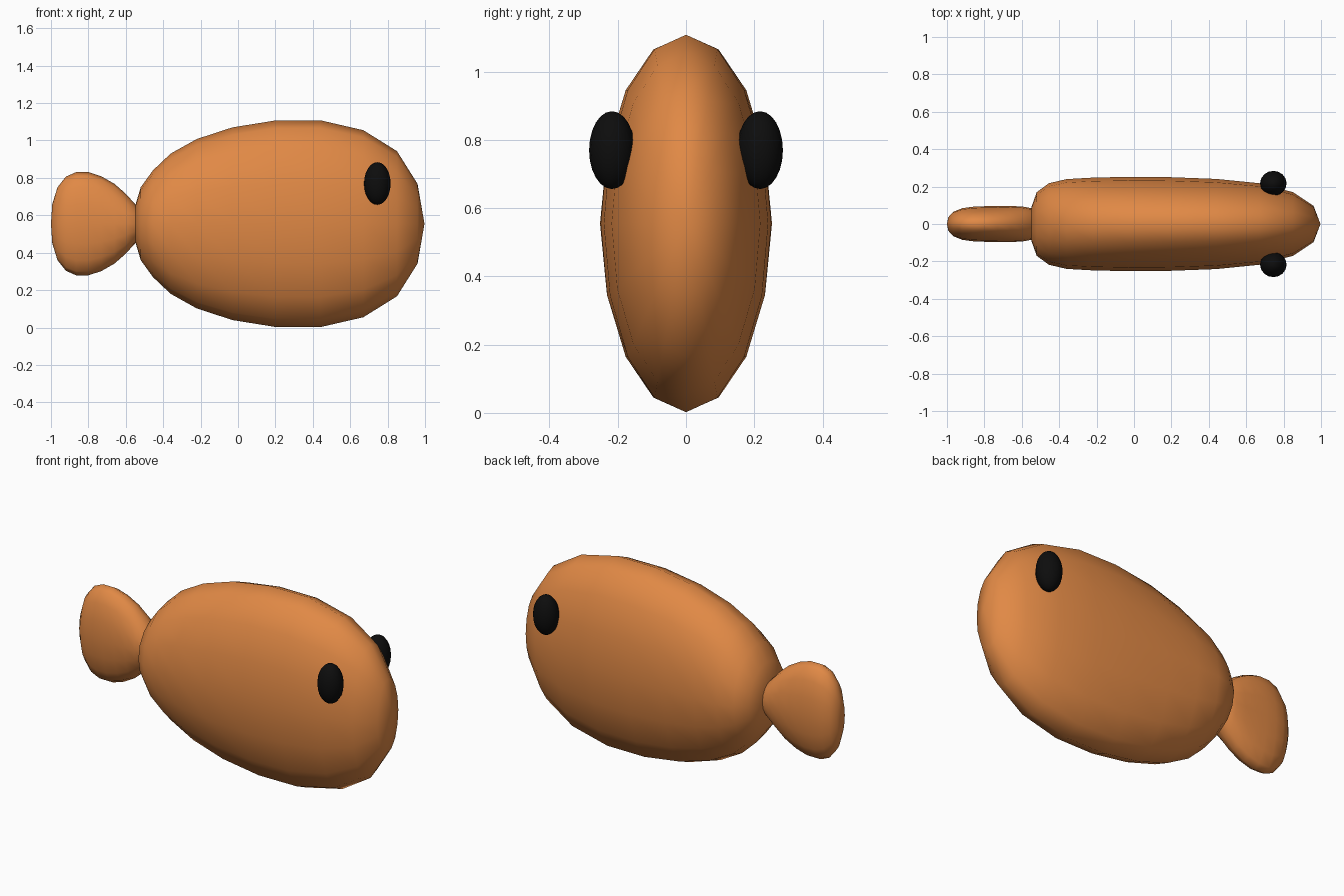
import bpy, bmesh
from math import sin, cos, pi

if "Cube" in bpy.data.objects:
    bpy.data.objects.remove(bpy.data.objects["Cube"])

ZC = 0.555   # height of the long axis


def material(name, rgb):
    m = bpy.data.materials.new(name)
    m.diffuse_color = (*rgb, 1)
    m.use_nodes = True
    m.node_tree.nodes["Principled BSDF"].inputs["Base Color"].default_value = m.diffuse_color
    return m


orange = material("orange", (0.75, 0.25, 0.06))
black = material("black", (0.004, 0.004, 0.004))


def loft(name, start, rings, end, mat, n=16):
    """Closed smooth shell along x; rings are (x, half width y, half height z)."""
    bm = bmesh.new()
    loops = [[bm.verts.new((x, hy * cos(2 * pi * i / n), ZC + hz * sin(2 * pi * i / n)))
              for i in range(n)] for x, hy, hz in rings]
    a, b = bm.verts.new((start, 0, ZC)), bm.verts.new((end, 0, ZC))
    for i in range(n):
        j = (i + 1) % n
        bm.faces.new((a, loops[0][j], loops[0][i]))
        bm.faces.new((b, loops[-1][i], loops[-1][j]))
        for p, q in zip(loops, loops[1:]):
            bm.faces.new((p[i], p[j], q[j], q[i]))
    bmesh.ops.recalc_face_normals(bm, faces=bm.faces)
    for f in bm.faces:
        f.smooth = True
    me = bpy.data.meshes.new(name)
    bm.to_mesh(me)
    bm.free()
    me.materials.append(mat)
    ob = bpy.data.objects.new(name, me)
    bpy.context.collection.objects.link(ob)


# Body: flattened egg, blunt towards the head
loft("body", -0.555, [
    (-0.547, 0.095, 0.105), (-0.52, 0.170, 0.195), (-0.455, 0.218, 0.285),
    (-0.36, 0.240, 0.375), (-0.22, 0.248, 0.453), (-0.03, 0.252, 0.515),
    (0.20, 0.250, 0.552), (0.44, 0.241, 0.553), (0.67, 0.218, 0.500),
    (0.85, 0.170, 0.388), (0.96, 0.097, 0.213)], 0.997, orange)

# Tail: thin fan narrowing into the body
loft("tail", -1.0, [
    (-0.993, 0.036, 0.105), (-0.965, 0.066, 0.195), (-0.92, 0.084, 0.252),
    (-0.865, 0.092, 0.276), (-0.80, 0.095, 0.276), (-0.73, 0.096, 0.253),
    (-0.66, 0.096, 0.213), (-0.60, 0.094, 0.160), (-0.55, 0.085, 0.105),
    (-0.52, 0.060, 0.060)], -0.51, orange)

# Eyes: one oval on each side
for side, label in ((-1, "right_eye"), (1, "left_eye")):
    bpy.ops.mesh.primitive_uv_sphere_add(segments=16, ring_count=12, radius=1,
                                         location=(0.745, side * 0.217, 0.77))
    eye = bpy.context.object
    eye.name = label
    eye.scale = (0.071, 0.067, 0.114)
    bpy.ops.object.shade_smooth()
    eye.data.materials.append(black)
